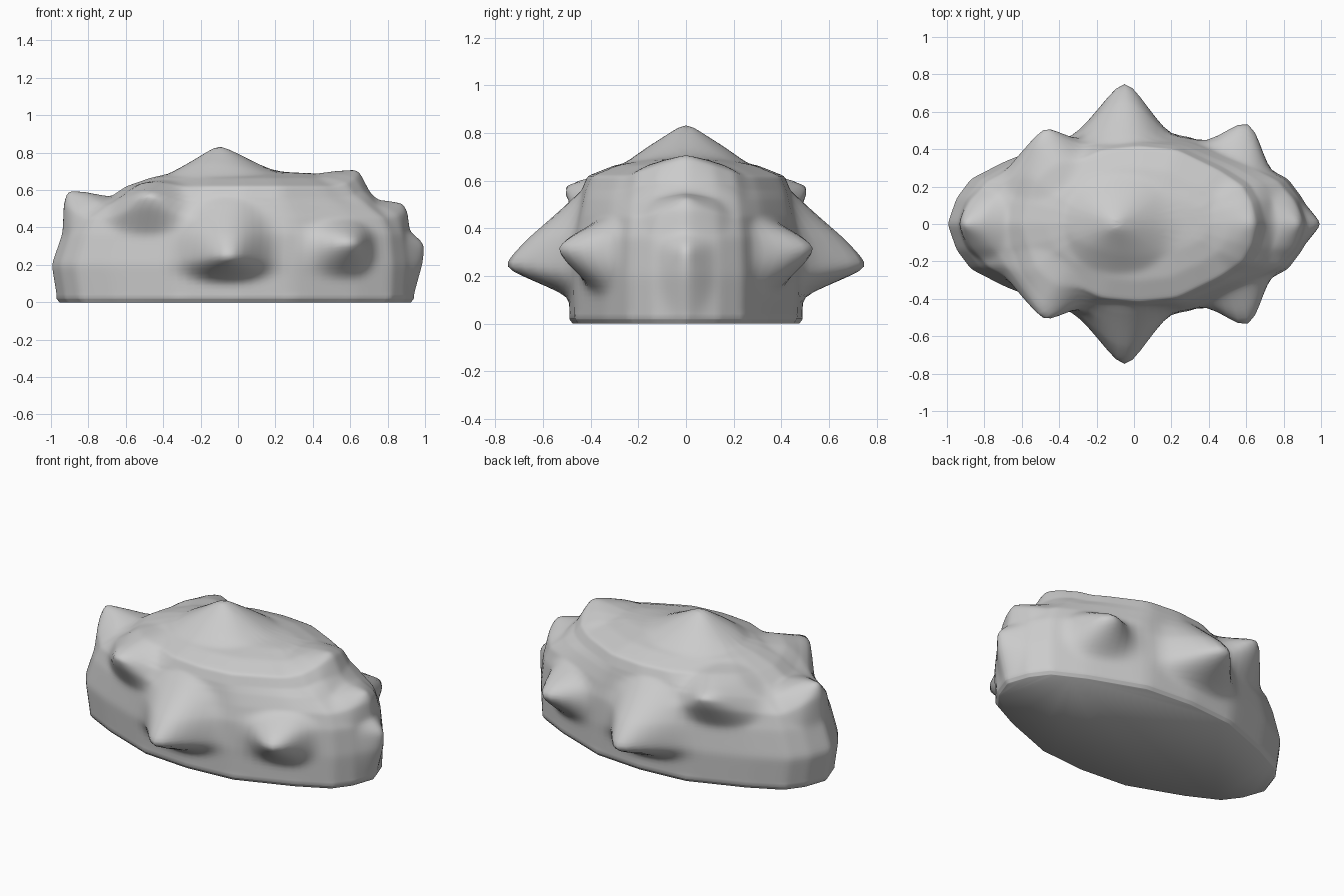
import bpy, bmesh, math
from mathutils import Vector

cube = bpy.data.objects.get("Cube")
if cube:
    bpy.data.objects.remove(cube, do_unlink=True)

STEPS = 8

# One quarter of the faceted plan outline, from the end to the flank
QUARTER = [(1, 0), (.95, .28), (.87, .49), (.67, .69), (.32, .95), (0, 1)]

# Body levels: height, left end, right end, half width
LEVELS = [(0, -.955, .925, .475), (.02, -.97, .94, .49), (.2, -1.0, .95, .495),
          (.36, -.945, .93, .485), (.45, -.9, .89, .465), (.52, -.79, .79, .45),
          (.56, -.69, .71, .44), (.62, -.6, .66, .415), (.665, -.47, .52, .3),
          (.69, -.36, .4, .17), (.705, -.05, -.05, 0)]

# Spikes: tip, foot, reach towards the negative axes, reach towards the positive axes
SPIKES = [
    ((-.1, 0, .845), (-.1, 0, .70), (.28, .27, .2), (.29, .27, .2)),
    ((-.915, 0, .6), (-.86, 0, .49), (.12, .2, .14), (.2, .2, .2)),
    ((.635, 0, .71), (.64, 0, .62), (.24, .28, .2), (.12, .28, .2)),
    ((.885, 0, .53), (.85, 0, .47), (.14, .2, .13), (.1, .2, .13)),
    ((1.005, 0, .31), (.95, 0, .3), (.1, .13, .28), (.1, .13, .08)),
]
for s in (1, -1):
    SPIKES += [
        ((-.48, .53 * s, .58), (-.48, .35 * s, .5), (.23, .28, .14), (.21, .28, .2)),
        ((-.05, .795 * s, .24), (-.05, .49 * s, .24), (.26, .3, .13), (.26, .3, .33)),
        ((.62, .58 * s, .32), (.6, .36 * s, .3), (.21, .24, .17), (.16, .24, .15)),
    ]


def mix(a, b, t):
    return [p + (q - p) * t for p, q in zip(a, b)]


def subdivide(points, steps):
    """Straight steps between neighbouring points, without the last point."""
    return [mix(a, b, j / steps) for a, b in zip(points, points[1:]) for j in range(steps)]


# Full plan outline, mirrored from the quarter
half_plan = QUARTER + [(-x, y) for x, y in QUARTER[-2::-1]]
plan = subdivide(half_plan + [(-x, -y) for x, y in half_plan[1:]], 7)
count = len(plan)

# Stacked body levels
bm = bmesh.new()
rings = []
for z, left, right, half in subdivide(LEVELS, STEPS):
    middle, length = (left + right) / 2, (right - left) / 2
    rings.append([bm.verts.new((middle + length * x, half * y, z)) for x, y in plan])
crown = bm.verts.new((-.05, 0, LEVELS[-1][0]))
for k in range(count):
    n = (k + 1) % count
    for low, high in zip(rings, rings[1:]):
        bm.faces.new((low[k], low[n], high[n], high[k]))
    bm.faces.new((rings[-1][k], rings[-1][n], crown))
bm.faces.new(rings[0][::-1])

# Pull the spikes out of the body
rest = {v: v.co.copy() for v in bm.verts}
for tip, foot, minus, plus in SPIKES:
    foot = Vector(foot)
    centre = min(rest.values(), key=lambda p: (p - foot).length).copy()
    pull = Vector(tip) - centre
    for v, p in rest.items():
        d = p - centre
        dist = sum(abs(d[i] / (plus[i] if d[i] > 0 else minus[i])) ** 2.3
                   for i in range(3)) ** (1 / 2.3)
        if dist < 1 and p.z > .005:
            v.co += pull * (1 - dist) ** 1.1

# Soften the facets and tips, keeping the foot of the body crisp
upper = [v for v in bm.verts if v.co.z > .03]
for _ in range(3):
    bmesh.ops.smooth_vert(bm, verts=upper, factor=.5,
                          use_axis_x=True, use_axis_y=True, use_axis_z=True)

bmesh.ops.recalc_face_normals(bm, faces=bm.faces)
mesh = bpy.data.meshes.new("spiky_shell")
bm.to_mesh(mesh)
bm.free()
shell = bpy.data.objects.new("spiky_shell", mesh)
bpy.context.collection.objects.link(shell)

# Plain grey
grey = bpy.data.materials.new("light_grey")
grey.use_nodes = True
colour = (.6, .6, .6, 1)
grey.diffuse_color = colour
grey.node_tree.nodes["Principled BSDF"].inputs["Base Color"].default_value = colour
mesh.materials.append(grey)

bpy.context.view_layer.objects.active = shell
shell.select_set(True)
bpy.ops.object.shade_smooth_by_angle(angle=math.radians(60))
